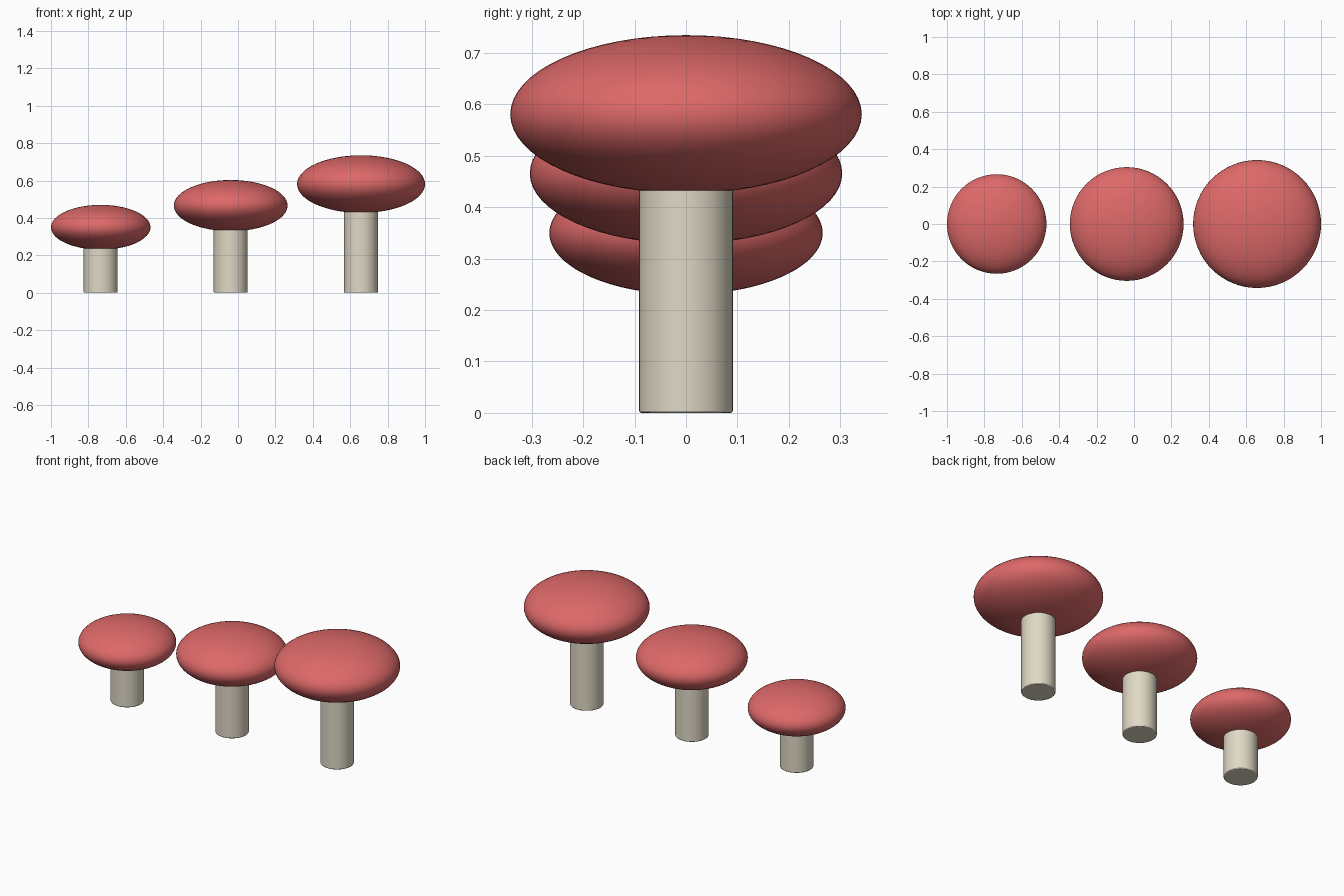
import bpy
import math

cube = bpy.data.objects.get("Cube")
if cube:
    bpy.data.objects.remove(cube, do_unlink=True)


def flat_material(name, rgb):
    mat = bpy.data.materials.new(name)
    mat.use_nodes = True
    colour = (*rgb, 1.0)
    mat.diffuse_color = colour
    mat.node_tree.nodes["Principled BSDF"].inputs["Base Color"].default_value = colour
    return mat


CAP_RED = flat_material("cap red", (0.73, 0.14, 0.14))
STEM_CREAM = flat_material("stem cream", (0.74, 0.69, 0.56))
STEM_RADIUS = 0.091
FLATNESS = 0.45


def finish(name, mat):
    obj = bpy.context.object
    obj.name = name
    obj.data.materials.append(mat)
    bpy.ops.object.transform_apply(location=False, rotation=False, scale=True)
    bpy.ops.object.shade_smooth_by_angle(angle=math.radians(35))
    return obj


def mushroom(label, x, height, cap_radius):
    # Straight stem reaching up to the middle of the cap
    bpy.ops.mesh.primitive_cylinder_add(
        vertices=48, radius=STEM_RADIUS, depth=height, location=(x, 0, height / 2))
    stem = finish(label + "_stem", STEM_CREAM)
    bevel = stem.modifiers.new("soft_rim", "BEVEL")
    bevel.width = 0.004
    bevel.segments = 2
    bevel.limit_method = "ANGLE"

    # Flattened round cap
    bpy.ops.mesh.primitive_uv_sphere_add(
        segments=64, ring_count=32, radius=cap_radius, location=(x, 0, height))
    bpy.context.object.scale.z = FLATNESS
    finish(label + "_cap", CAP_RED)


# Row of mushrooms growing towards the left
for label, x, height, cap_radius in (
        ("small", -0.734, 0.35, 0.266),
        ("medium", -0.039, 0.466, 0.304),
        ("large", 0.658, 0.581, 0.342)):
    mushroom(label, x, height, cap_radius)
